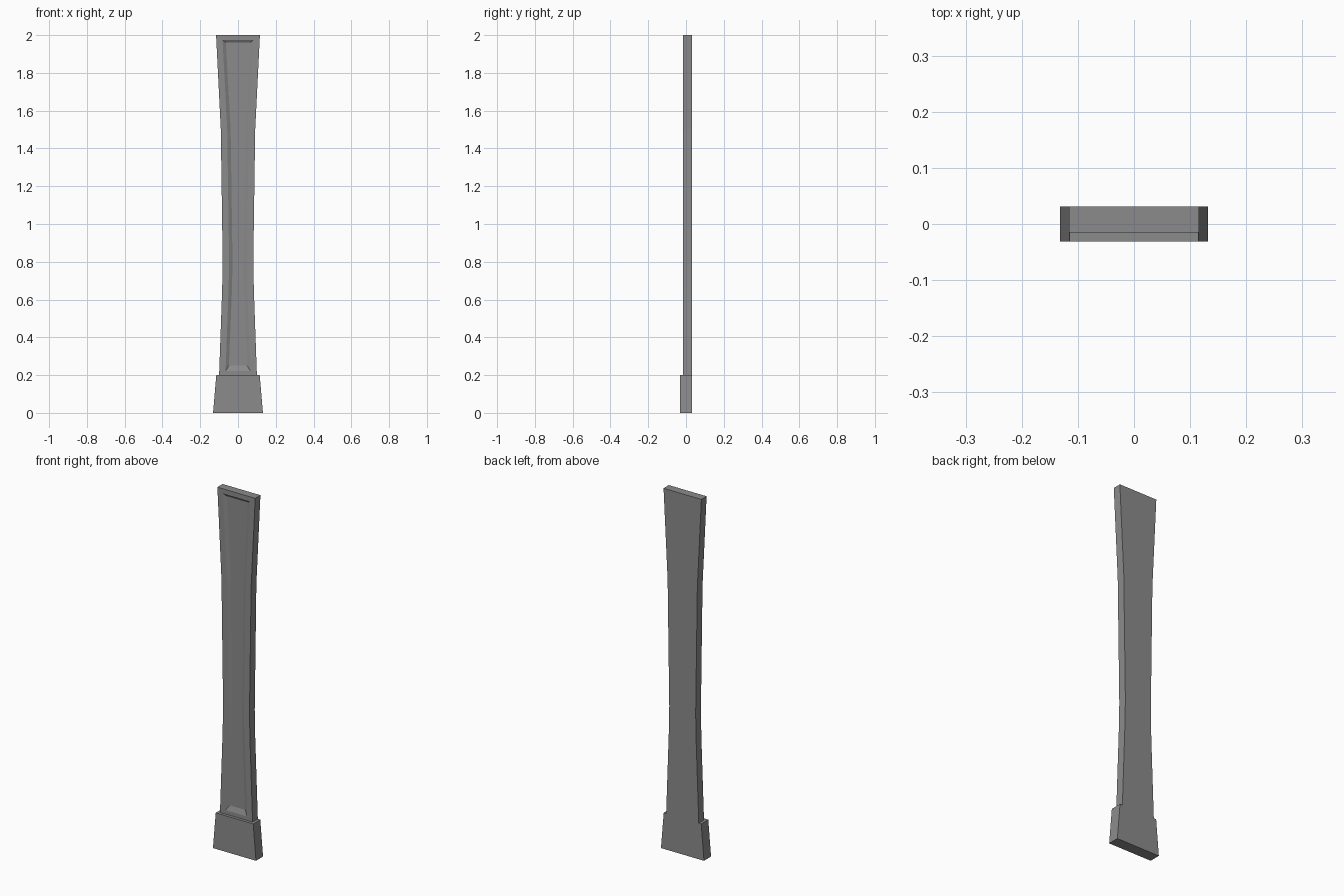
import bpy
import bmesh

cube = bpy.data.objects.get("Cube")
if cube:
    bpy.data.objects.remove(cube, do_unlink=True)

stone = bpy.data.materials.new("grey stone")
stone.use_nodes = True
GREY = (0.26, 0.26, 0.26, 1)
stone.diffuse_color = GREY
stone.node_tree.nodes["Principled BSDF"].inputs["Base Color"].default_value = GREY

BACK, FRONT, FLOOR, BASE_FRONT = 0.031, -0.015, -0.005, -0.031


def loft(name, rings):
    """Join matching (y, [(z, half width), ...]) outlines, capping both ends."""
    bm = bmesh.new()
    loops = []
    for y, profile in rings:
        outline = [(w, z) for z, w in profile] + [(-w, z) for z, w in reversed(profile)]
        loops.append([bm.verts.new((x, y, z)) for x, z in outline])
    for a, b in zip(loops, loops[1:]):
        for i in range(len(a)):
            j = (i + 1) % len(a)
            bm.faces.new((a[i], a[j], b[j], b[i]))
    bm.faces.new(loops[0])
    bm.faces.new(loops[-1])
    bmesh.ops.recalc_face_normals(bm, faces=bm.faces)
    mesh = bpy.data.meshes.new(name)
    bm.to_mesh(mesh)
    bm.free()
    mesh.materials.append(stone)
    obj = bpy.data.objects.new(name, mesh)
    bpy.context.collection.objects.link(obj)
    return obj


def inset(profile, bottom, top, margin):
    """Narrow a profile and move its two ends inwards."""
    heights = [bottom] + [z for z, _ in profile[1:-1]] + [top]
    return [(z, w - margin) for z, (_, w) in zip(heights, profile)]


# Waisted shaft with a sunken, bevelled front panel
shaft = [(0.2, 0.1), (0.65, 0.084), (0.8, 0.081), (1.5, 0.091), (2.0, 0.116)]
rim = inset(shaft, 0.222, 1.975, 0.034)
floor = inset(shaft, 0.25, 1.96, 0.052)
loft("shaft", [(BACK, shaft), (FRONT, shaft), (FRONT, rim), (FLOOR, floor)])

# Flared base block
base = [(0.0, 0.132), (0.2, 0.115)]
loft("base_block", [(BACK, base), (BASE_FRONT, base)])
